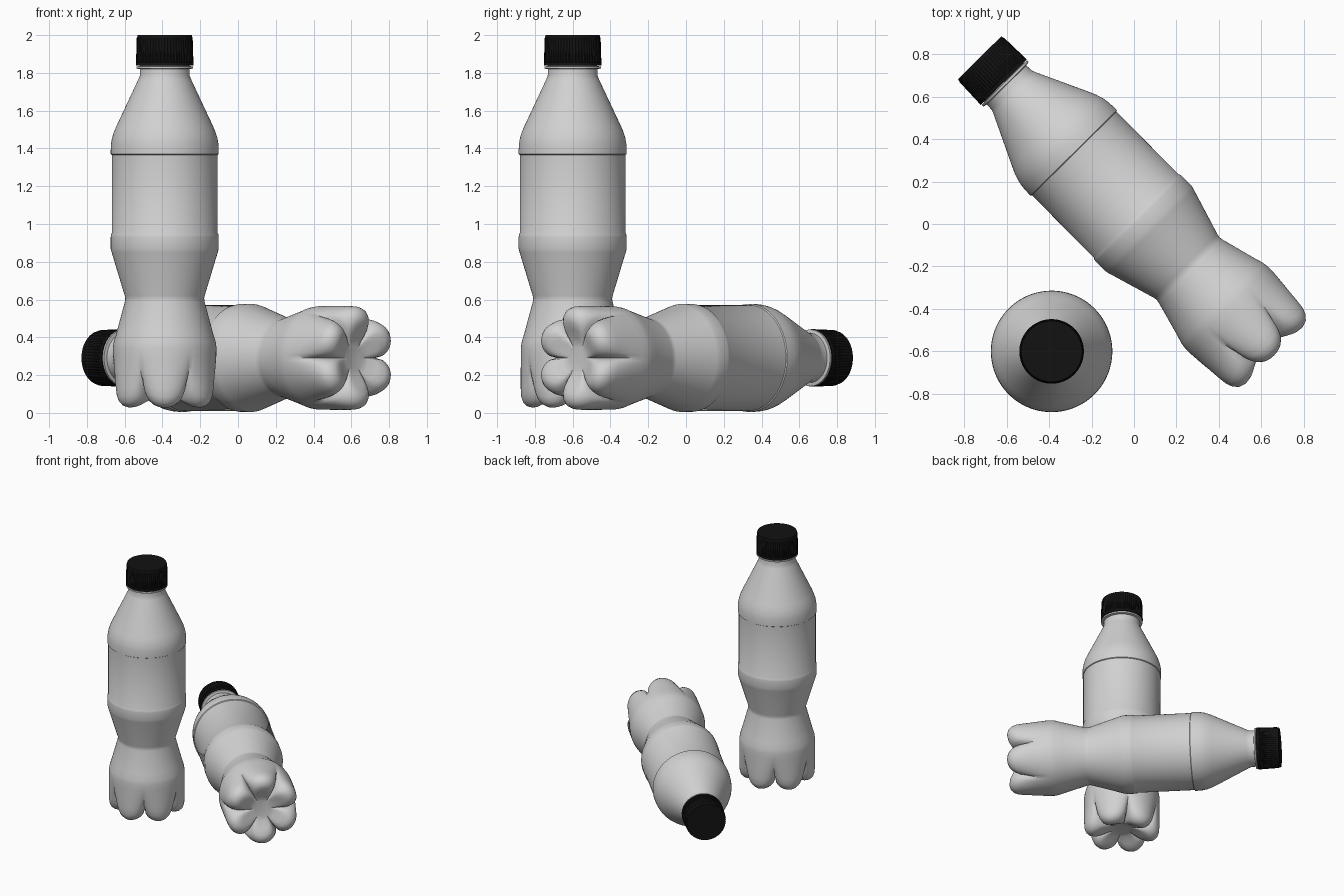
import bpy, bmesh, math
from mathutils import Matrix, Vector

if "Cube" in bpy.data.objects:
    bpy.data.objects.remove(bpy.data.objects["Cube"])

SEG = 120


def material(name, v):
    m = bpy.data.materials.new(name)
    m.diffuse_color = (v, v, v, 1)
    m.use_nodes = True
    m.node_tree.nodes["Principled BSDF"].inputs["Base Color"].default_value = m.diffuse_color
    return m


plastic = material("grey plastic", 0.64)
black = material("black cap", 0.006)


def lathe(name, rings, mat, angle):
    """rings: functions theta -> (radius, z), from bottom to top; both ends are closed."""
    bm = bmesh.new()
    loops = []
    for ring in rings:
        loop = []
        for i in range(SEG):
            t = 2 * math.pi * i / SEG
            r, z = ring(t)
            loop.append(bm.verts.new((r * math.cos(t), r * math.sin(t), z)))
        loops.append(loop)
    for a, b in zip(loops, loops[1:]):
        for i in range(SEG):
            j = (i + 1) % SEG
            bm.faces.new((a[i], a[j], b[j], b[i]))
    bm.faces.new(loops[0][::-1])
    bm.faces.new(loops[-1])
    me = bpy.data.meshes.new(name)
    bm.to_mesh(me)
    bm.free()
    me.materials.append(mat)
    ob = bpy.data.objects.new(name, me)
    bpy.context.collection.objects.link(ob)
    bpy.ops.object.select_all(action='DESELECT')
    bpy.context.view_layer.objects.active = ob
    ob.select_set(True)
    bpy.ops.object.shade_smooth_by_angle(angle=math.radians(angle))
    return ob


def plain(r, z):
    return lambda t: (r, z)


def petal(foot, valley):
    """Blend between the foot profile and the groove profile, six feet around."""
    def ring(t):
        w = abs(math.sin(3 * t)) ** 0.5
        return tuple(v + (f - v) * w for f, v in zip(foot, valley))
    return ring


# six-footed base: (radius, z) along a foot, and along a groove
feet = [(.065, .09), (.10, .08), (.15, .05), (.19, .031), (.215, .028), (.242, .036),
        (.262, .056), (.272, .085), (.275, .13), (.275, .18), (.275, .23), (.274, .30)]
grooves = [(.065, .09), (.085, .091), (.11, .094), (.135, .10), (.155, .107), (.175, .116),
           (.195, .13), (.215, .148), (.232, .17), (.248, .20), (.262, .24), (.273, .30)]
rings = [petal(f, g) for f, g in zip(feet, grooves)]

# body: waist, label band, shoulder, neck and neck flange
body = [(.274, .345), (.270, .375), (.255, .425), (.2105, .59), (.209, .605), (.2115, .62),
        (.281, .85), (.286, .87), (.286, .93), (.284, .945), (.280, .952), (.280, 1.366),
        (.286, 1.37), (.286, 1.39), (.284, 1.425), (.279, 1.455), (.268, 1.49), (.255, 1.52),
        (.140, 1.765), (.132, 1.785), (.131, 1.82), (.150, 1.823), (.150, 1.834), (.13, 1.836),
        (.13, 1.86)]
rings += [plain(r, z) for r, z in body]
bottle = lathe("standing_bottle", rings, plastic, 40)


# ribbed screw cap
def ribbed(r, z):
    return lambda t: (r - 0.004 * (round(t * SEG / (2 * math.pi)) % 2), z)


cap = lathe("standing_cap", [plain(.13, 1.838), plain(.152, 1.838), plain(.152, 1.856),
                             ribbed(.152, 1.858), ribbed(.148, 1.985),
                             plain(.146, 1.988), plain(.143, 2.0)], black, 30)

# place the upright bottle, and a second one lying on its side
upright = Matrix.Translation((-.388, -.60, 0))
axis = Vector((-.703, .711, 0)).normalized()
up = Vector((0, 0, 1))
side = up.cross(axis)
lying = Matrix((side, up, axis)).transposed().to_4x4()
lying.translation = Vector((-.727, .783, .291)) - 2 * axis
for ob, name in ((bottle, "lying_bottle"), (cap, "lying_cap")):
    twin = ob.copy()
    twin.name = name
    bpy.context.collection.objects.link(twin)
    ob.matrix_world = upright
    twin.matrix_world = lying
